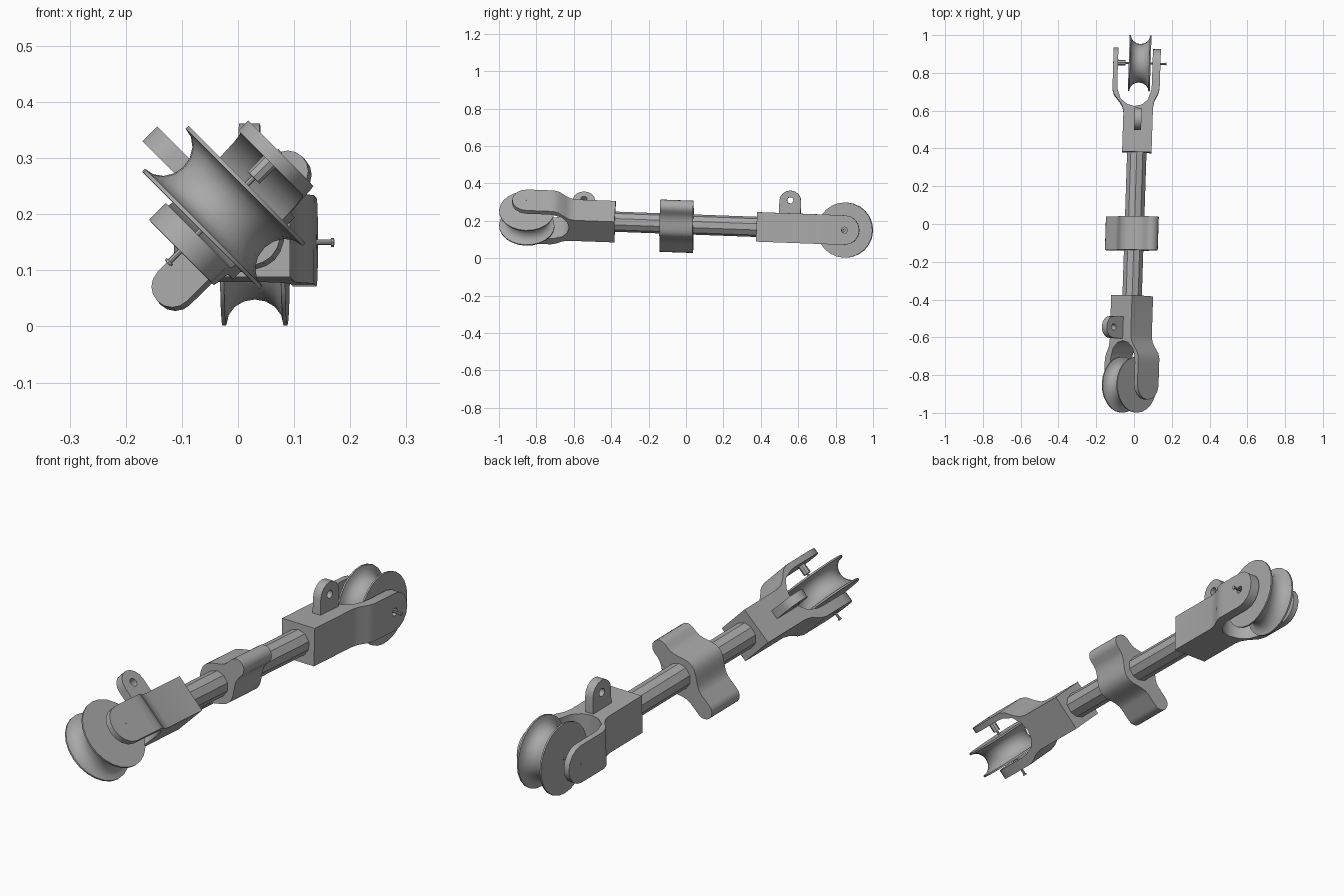
import bpy, bmesh, math
from mathutils import Matrix, Vector

cube = bpy.data.objects.get("Cube")
if cube:
    bpy.data.objects.remove(cube, do_unlink=True)

GREY = (0.4, 0.4, 0.4, 1)
grey = bpy.data.materials.new("plain grey")
grey.use_nodes = True
grey.diffuse_color = GREY
grey.node_tree.nodes["Principled BSDF"].inputs["Base Color"].default_value = GREY

# Main axis frame: y runs along the slightly sloping rod
fwd = Vector((0.0325, 1, -0.0365)).normalized()
side = fwd.cross(Vector((0, 0, 1))).normalized()
up = side.cross(fwd)
frame = Matrix((side, fwd, up)).transposed().to_4x4()
frame.translation = (0.0025, 0, 0.181)
SIDEWAYS = Matrix(((0, 0, 1), (1, 0, 0), (0, 1, 0))).to_4x4()  # profile in y-z, depth in x
ENDWAYS = Matrix.Rotation(math.pi / 2, 4, "X")                 # profile in x-z, depth in y


def finish(name, bm, matrix):
    """Turn a bmesh into a smooth-by-angle grey object."""
    bmesh.ops.remove_doubles(bm, verts=bm.verts, dist=0.0002)
    bmesh.ops.transform(bm, matrix=matrix, verts=bm.verts)
    bmesh.ops.recalc_face_normals(bm, faces=bm.faces)
    mesh = bpy.data.meshes.new(name)
    bm.to_mesh(mesh)
    bm.free()
    mesh.materials.clear()
    mesh.materials.append(grey)
    obj = bpy.data.objects.new(name, mesh)
    bpy.context.collection.objects.link(obj)
    bpy.ops.object.select_all(action="DESELECT")
    obj.select_set(True)
    bpy.context.view_layer.objects.active = obj
    bpy.ops.object.shade_smooth_by_angle(angle=math.radians(32))


def prism(name, outlines, depth, matrix):
    """Extrude a flat outline, with any further outlines as holes."""
    curve = bpy.data.curves.new(name, "CURVE")
    curve.dimensions = "2D"
    curve.fill_mode = "BOTH"
    curve.extrude = depth / 2
    for points in outlines:
        spline = curve.splines.new("POLY")
        spline.points.add(len(points) - 1)
        for p, (x, y) in zip(spline.points, points):
            p.co = (x, y, 0, 1)
        spline.use_cyclic_u = True
    temp = bpy.data.objects.new(name + " outline", curve)
    bpy.context.collection.objects.link(temp)
    bpy.context.view_layer.update()
    source = temp.evaluated_get(bpy.context.evaluated_depsgraph_get())
    mesh = bpy.data.meshes.new_from_object(source)
    bm = bmesh.new()
    bm.from_mesh(mesh)
    bpy.data.objects.remove(temp, do_unlink=True)
    bpy.data.curves.remove(curve)
    bpy.data.meshes.remove(mesh)
    finish(name, bm, matrix)


def lathe(name, profile, steps, matrix):
    """Spin (x, radius) points around the x axis."""
    bm = bmesh.new()
    verts = [bm.verts.new((x, 0, r)) for x, r in profile]
    edges = [bm.edges.new(pair) for pair in zip(verts, verts[1:])]
    bmesh.ops.spin(bm, geom=verts + edges, cent=(0, 0, 0), axis=(1, 0, 0),
                   angle=math.tau, steps=steps)
    finish(name, bm, matrix)


def rod(name, x0, x1, r, steps, matrix):
    lathe(name, [(x0, 0), (x0, r), (x1, r), (x1, 0)], steps, matrix)


def arc(cx, cy, r, start, end, n):
    angles = [math.radians(start + (end - start) * i / n) for i in range(n + 1)]
    return [(cx + r * math.cos(a), cy + r * math.sin(a)) for a in angles]


def hole(cx, cy, r):
    return arc(cx, cy, r, 0, 330, 11)


HUB = 0.852     # wheel centre along the axis
ARM = 0.74      # where the curved yoke meets the straight arm ends
HALF = 0.079    # half height of the yoke


def wheel_fork(end, m):
    """Yoke with one near arm, one far arm, eyelet, pin and grooved wheel."""
    near = [(0.078, 0.62), (0.084, 0.655), (0.102, 0.69), (0.11, 0.72), (0.11, ARM)]
    gap = [(0.068, ARM), (0.066, 0.71), (0.05, 0.66), (0.02, 0.632), (-0.02, 0.622),
           (-0.06, 0.632), (-0.095, 0.66), (-0.113, 0.71), (-0.115, ARM)]
    far = [(-0.14, ARM), (-0.14, 0.71), (-0.13, 0.68), (-0.1, 0.645), (-0.084, 0.62),
           (-0.078, 0.59)]
    base = [(-0.078, 0.38), (0.078, 0.38)]
    prism(end + "_yoke", [base + near + gap + far], 2 * HALF, m)

    # Rounded arm ends
    tip = [(ARM, -HALF)] + arc(HUB, 0, HALF, -90, 90, 8) + [(ARM, HALF)]
    prism(end + "_near_arm", [tip, hole(HUB, 0, 0.016)], 0.042,
          m @ Matrix.Translation((0.089, 0, 0)) @ SIDEWAYS)
    prism(end + "_far_arm", [tip], 0.025,
          m @ Matrix.Translation((-0.1275, 0, 0)) @ SIDEWAYS)

    # Eyelet on top of the yoke
    eye = [(0.495, 0.07)] + [(0.611, 0.07)] + arc(0.553, 0.143, 0.058, 0, 180, 8)
    prism(end + "_eyelet", [eye, hole(0.553, 0.148, 0.017)], 0.037, m @ SIDEWAYS)

    # Wheel with a hollow groove
    groove = [(-0.051 * math.cos(t), 0.148 - 0.046 * math.sin(t))
              for t in (math.pi * i / 8 for i in range(9))]
    at_hub = m @ Matrix.Translation((0, HUB, 0))
    lathe(end + "_wheel", [(-0.058, 0), (-0.058, 0.148)] + groove
          + [(0.058, 0.148), (0.058, 0)], 24, at_hub)

    # Pin, its head and the boss on the far arm
    rod(end + "_pin", -0.142, 0.142, 0.005, 8, at_hub)
    rod(end + "_pin_head", 0.136, 0.141, 0.008, 8, at_hub)
    rod(end + "_boss", -0.117, -0.075, 0.015, 8, at_hub)


# The two ends, the front one turned round and rolled an eighth of a turn
roll = Matrix.Rotation(-math.pi / 4, 4, "Y")
wheel_fork("back", frame)
wheel_fork("front", frame @ roll @ Matrix.Rotation(math.pi, 4, "Z"))

# Connecting rod
rod("connecting_rod", -0.4, 0.4, 0.054, 10, frame @ Matrix.Rotation(math.pi / 2, 4, "Z"))

# Winged grip in the middle: a hub that blends into two rounded wings
THICK = 0.037
hump = []
for i in range(13):
    w = -0.108 + 0.018 * i
    hump.append((w, THICK + 0.025 * (1 + math.cos(math.pi * w / 0.108))))
outline = (hump + arc(0.128, 0, THICK, 90, -90, 8)
           + [(w, -v) for w, v in reversed(hump)]
           + arc(-0.163, 0, THICK, 270, 90, 8))
prism("winged_grip", [outline], 0.178,
      frame @ Matrix.Translation((0, -0.05, 0)) @ roll @ ENDWAYS)
